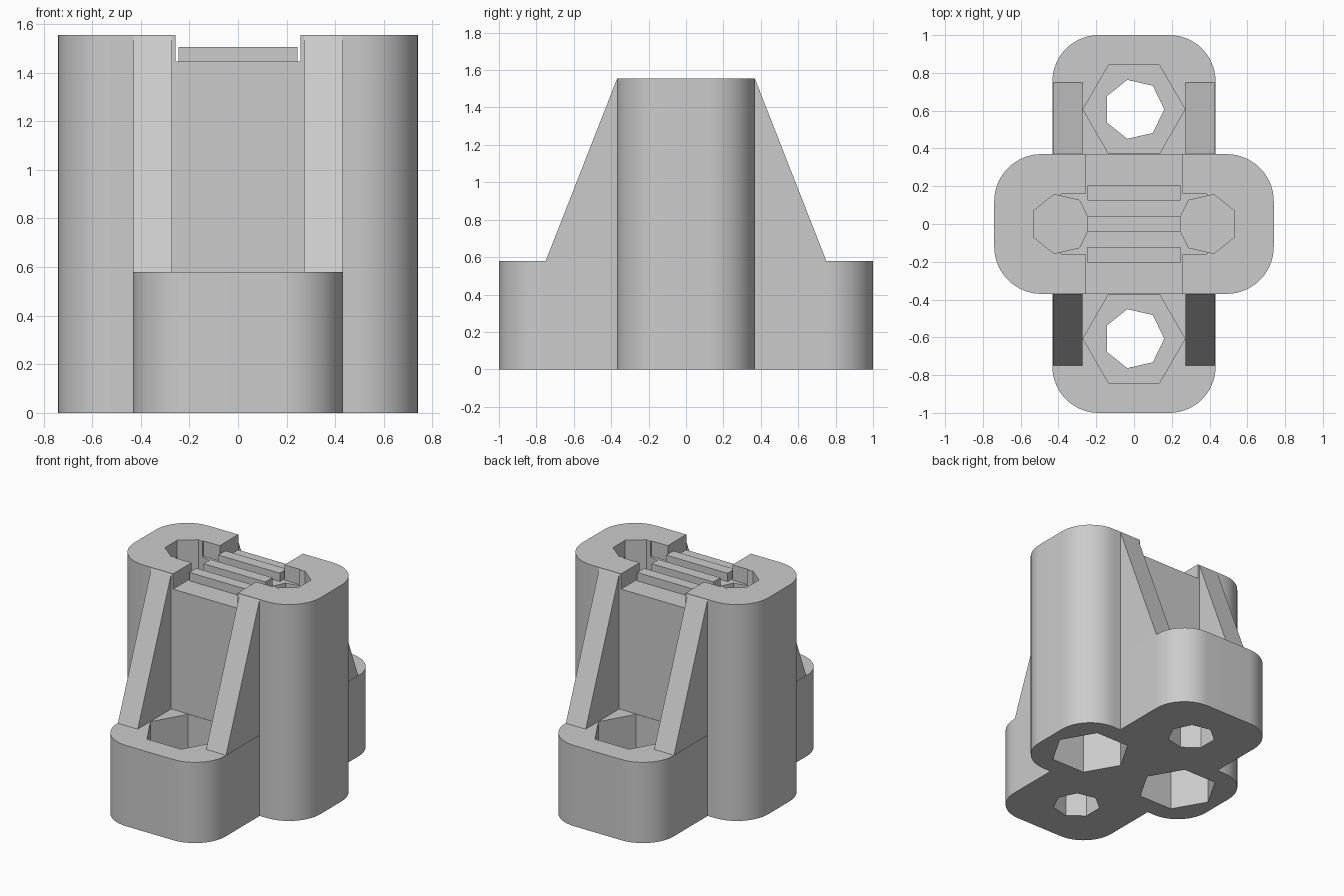
import bpy
import bmesh
from math import cos, sin, pi, radians

if "Cube" in bpy.data.objects:
    bpy.data.objects.remove(bpy.data.objects["Cube"], do_unlink=True)

grey = bpy.data.materials.new("plain_grey")
grey.use_nodes = True
grey.diffuse_color = (0.6, 0.6, 0.6, 1)
grey.node_tree.nodes["Principled BSDF"].inputs["Base Color"].default_value = (0.6, 0.6, 0.6, 1)


def prism(name, points, offset):
    """Extrude a closed 3D outline along an offset."""
    bm = bmesh.new()
    face = bm.faces.new([bm.verts.new(p) for p in points])
    moved = bmesh.ops.extrude_face_region(bm, geom=[face])["geom"]
    bmesh.ops.translate(bm, vec=offset, verts=[v for v in moved if isinstance(v, bmesh.types.BMVert)])
    bmesh.ops.recalc_face_normals(bm, faces=bm.faces)
    mesh = bpy.data.meshes.new(name)
    bm.to_mesh(mesh)
    bm.free()
    mesh.materials.append(grey)
    obj = bpy.data.objects.new(name, mesh)
    bpy.context.collection.objects.link(obj)
    return obj


def block(name, hx, hy, z0, z1, y=0):
    outline = [(-hx, y - hy, z0), (hx, y - hy, z0), (hx, y + hy, z0), (-hx, y + hy, z0)]
    return prism(name, outline, (0, 0, z1 - z0))


def rounded_block(name, hx, hy, radius, height, steps=14):
    outline = []
    for i, (sx, sy) in enumerate([(1, 1), (-1, 1), (-1, -1), (1, -1)]):
        for k in range(steps + 1):
            a = (i + k / steps) * pi / 2
            outline.append((sx * (hx - radius) + radius * cos(a),
                            sy * (hy - radius) + radius * sin(a), 0))
    return prism(name, outline, (0, 0, height))


def hole(sides, radius, x, y, z0, z1, turn=0):
    angles = [turn + 2 * pi * k / sides for k in range(sides)]
    return prism("cutter", [(x + radius * cos(a), y + radius * sin(a), z0) for a in angles],
                 (0, 0, z1 - z0))


def combine(target, other, operation):
    mod = target.modifiers.new(operation.lower(), "BOOLEAN")
    mod.operation = operation
    mod.solver = "EXACT"
    mod.object = other
    bpy.context.view_layer.objects.active = target
    bpy.ops.object.modifier_apply(modifier=mod.name)
    bpy.data.objects.remove(other, do_unlink=True)


TOP, LEDGE, FLOOR = 1.555, 0.58, 1.445

# Tall body crossed by the low base
housing = rounded_block("housing", 0.74, 0.37, 0.25, TOP)
combine(housing, rounded_block("base", 0.432, 1.0, 0.245, LEDGE), "UNION")

# Sloping ribs between body and base
for sy in (-1, 1):
    for x in (-0.43, 0.272):
        side = [(0.3, 0.5), (0.3, 1.55), (0.37, 1.55), (0.75, LEDGE), (0.75, 0.5)]
        rib = prism("rib", [(x, sy * y, z) for y, z in side], (0.158, 0, 0))
        combine(housing, rib, "UNION")

# Notch across the top, with a wider recess between the end holes
combine(housing, block("cutter", 0.257, 0.5, FLOOR, 1.7), "DIFFERENCE")
combine(housing, block("cutter", 0.387, 0.16, FLOOR, 1.7), "DIFFERENCE")

for s in (-1, 1):
    # Bolt holes with hexagonal nut pockets in the base
    combine(housing, hole(7, 0.16, 0, s * 0.607, -0.1, 0.7), "DIFFERENCE")
    combine(housing, hole(6, 0.27, 0, s * 0.607, 0.25, 0.6), "DIFFERENCE")
    # Blind holes from above and hexagonal pockets from below in the body
    combine(housing, hole(7, 0.16, s * 0.388, 0, 0.45, 1.7, pi if s > 0 else 0), "DIFFERENCE")
    combine(housing, hole(6, 0.27, s * 0.388, 0, -0.1, 0.4), "DIFFERENCE")

# Three small rails on the notch floor
for name, y in (("front_rail", -0.163), ("middle_rail", 0), ("back_rail", 0.165)):
    block(name, 0.245, 0.04, FLOOR - 0.005, 1.505, y)

bpy.ops.object.select_all(action="DESELECT")
housing.select_set(True)
bpy.context.view_layer.objects.active = housing
bpy.ops.object.shade_smooth_by_angle(angle=radians(20))
